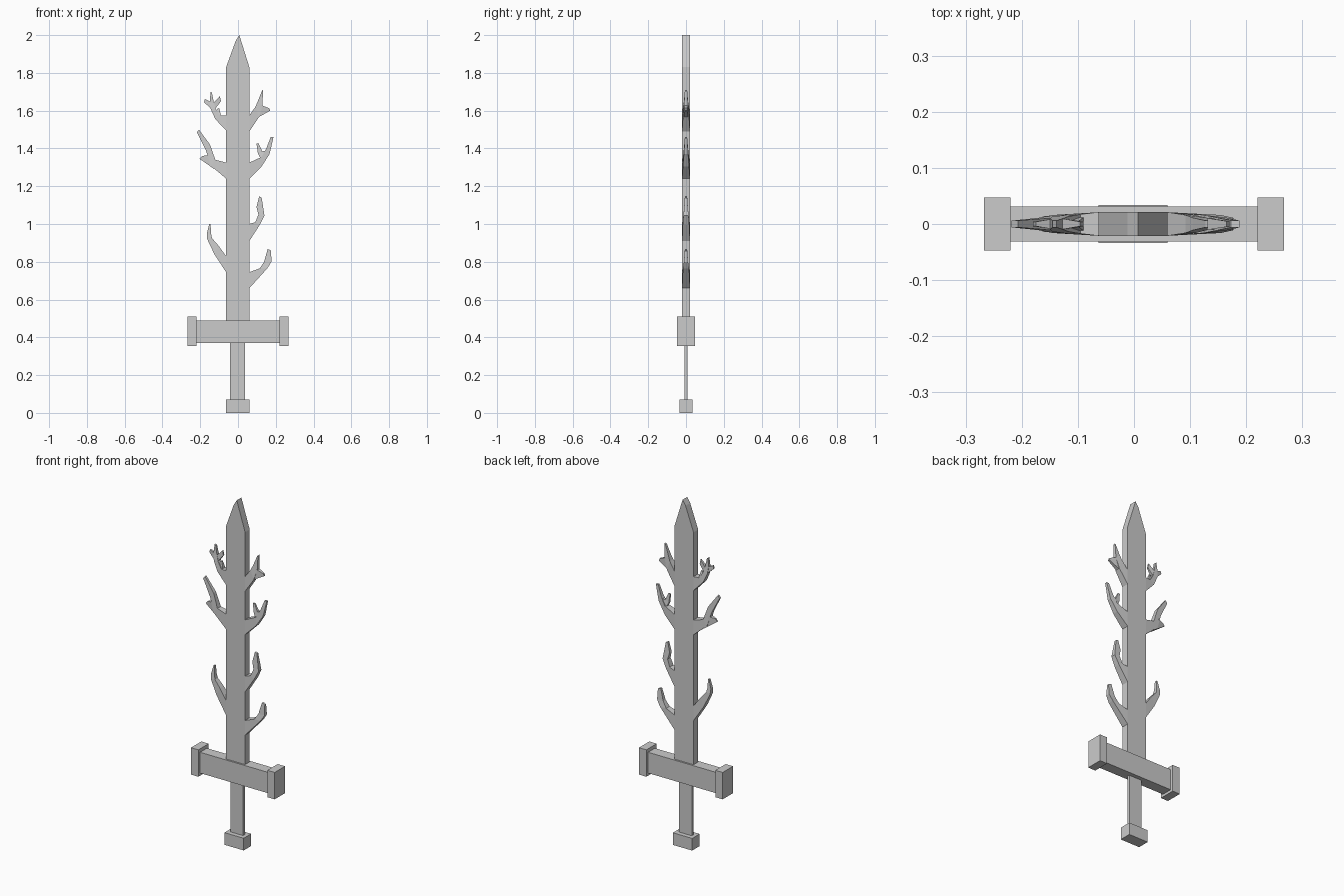
import bpy, bmesh


def make_object(name, verts, faces):
    mesh = bpy.data.meshes.new(name)
    mesh.from_pydata(verts, [], faces)
    bm = bmesh.new()
    bm.from_mesh(mesh)
    bmesh.ops.recalc_face_normals(bm, faces=bm.faces)
    bm.to_mesh(mesh)
    bm.free()
    ob = bpy.data.objects.new(name, mesh)
    bpy.context.collection.objects.link(ob)
    return ob


def slab(name, profile, half):
    # front outline (x, z) extruded through y
    n = len(profile)
    verts = [(x, y, z) for y in (-half, half) for x, z in profile]
    faces = [list(range(n)), list(range(n, 2 * n))]
    faces += [(i, (i + 1) % n, n + (i + 1) % n, n + i) for i in range(n)]
    return make_object(name, verts, faces)


def box(name, x0, x1, z0, z1, half):
    return slab(name, [(x0, z0), (x1, z0), (x1, z1), (x0, z1)], half)


def branch(name, outer, inner, t0=0.021, t1=0.006):
    # rectangular sections between two edge lines, thinning towards the tip
    verts, faces, n = [], [], len(outer)
    for i, (a, b) in enumerate(zip(outer, inner)):
        t = t0 + (t1 - t0) * i / (n - 1)
        verts += [(a[0], -t, a[1]), (b[0], -t, b[1]),
                  (b[0], t, b[1]), (a[0], t, a[1])]
    for i in range(n - 1):
        for k in range(4):
            m = (k + 1) % 4
            faces.append((4 * i + k, 4 * i + m, 4 * i + 4 + m, 4 * i + 4 + k))
    faces += [(0, 1, 2, 3), tuple(range(4 * n - 4, 4 * n))]
    return make_object(name, verts, faces)


# Blade with off-centre point
slab("blade", [(-.063, .48), (.06, .48), (.06, 1.83), (.007, 2.0),
               (-.012, 1.97), (-.063, 1.83)], .021)

# Hilt
box("guard", -.222, .222, .37, .49, .031)
for side, label in ((-1, "left"), (1, "right")):
    x0, x1 = sorted((side * .22, side * .267))
    box("guard_cap_" + label, x0, x1, .355, .51, .047)
box("grip", -.043, .038, .06, .38, .008)
box("pommel", -.063, .06, 0, .07, .034)

# Lower branches
branch("branch_right_low",
       [(.06, .66), (.155, .765), (.177, .80), (.175, .86)],
       [(.06, .745), (.115, .765), (.138, .80), (.157, .867)])
branch("branch_right_mid",
       [(.06, .91), (.115, .995), (.14, 1.045), (.133, 1.09), (.125, 1.14)],
       [(.06, 1.0), (.092, 1.01), (.108, 1.05), (.098, 1.09), (.112, 1.147)])
branch("branch_left_low",
       [(-.063, .745), (-.125, .84), (-.163, .92), (-.165, .95), (-.152, 1.0)],
       [(-.063, .83), (-.103, .885), (-.138, .925), (-.143, .95), (-.145, 1.0)])

# Upper forked branches with their twigs
branch("branch_right_high",
       [(.06, 1.24), (.125, 1.305), (.167, 1.37), (.188, 1.46)],
       [(.06, 1.325), (.125, 1.355), (.15, 1.40), (.173, 1.46)])
branch("twig_right_high",
       [(.12, 1.345), (.105, 1.375), (.098, 1.425)],
       [(.155, 1.39), (.128, 1.385), (.11, 1.425)], .011, .004)
branch("branch_right_top",
       [(.06, 1.49), (.11, 1.565), (.13, 1.625), (.132, 1.71)],
       [(.06, 1.575), (.092, 1.62), (.105, 1.65), (.127, 1.705)])
branch("twig_right_top",
       [(.108, 1.565), (.17, 1.6)],
       [(.122, 1.63), (.165, 1.613)], .012, .005)
branch("branch_left_high",
       [(-.063, 1.24), (-.145, 1.31), (-.17, 1.39), (-.218, 1.485)],
       [(-.063, 1.325), (-.12, 1.34), (-.148, 1.42), (-.207, 1.5)])
branch("twig_left_high",
       [(-.125, 1.29), (-.203, 1.345)],
       [(-.155, 1.365), (-.19, 1.36)], .014, .004)
branch("branch_left_top",
       [(-.063, 1.495), (-.12, 1.555), (-.145, 1.61), (-.15, 1.645), (-.145, 1.7)],
       [(-.063, 1.575), (-.095, 1.575), (-.117, 1.61), (-.127, 1.64), (-.138, 1.695)])
branch("twig_left_top_outer",
       [(-.137, 1.605), (-.18, 1.645)],
       [(-.14, 1.645), (-.175, 1.662)], .01, .004)
branch("twig_left_top_inner",
       [(-.125, 1.605), (-.09, 1.65)],
       [(-.13, 1.64), (-.096, 1.677)], .01, .004)
branch("twig_left_top_hook",
       [(-.12, 1.58), (-.108, 1.61)],
       [(-.09, 1.575), (-.1, 1.615)], .012, .004)
